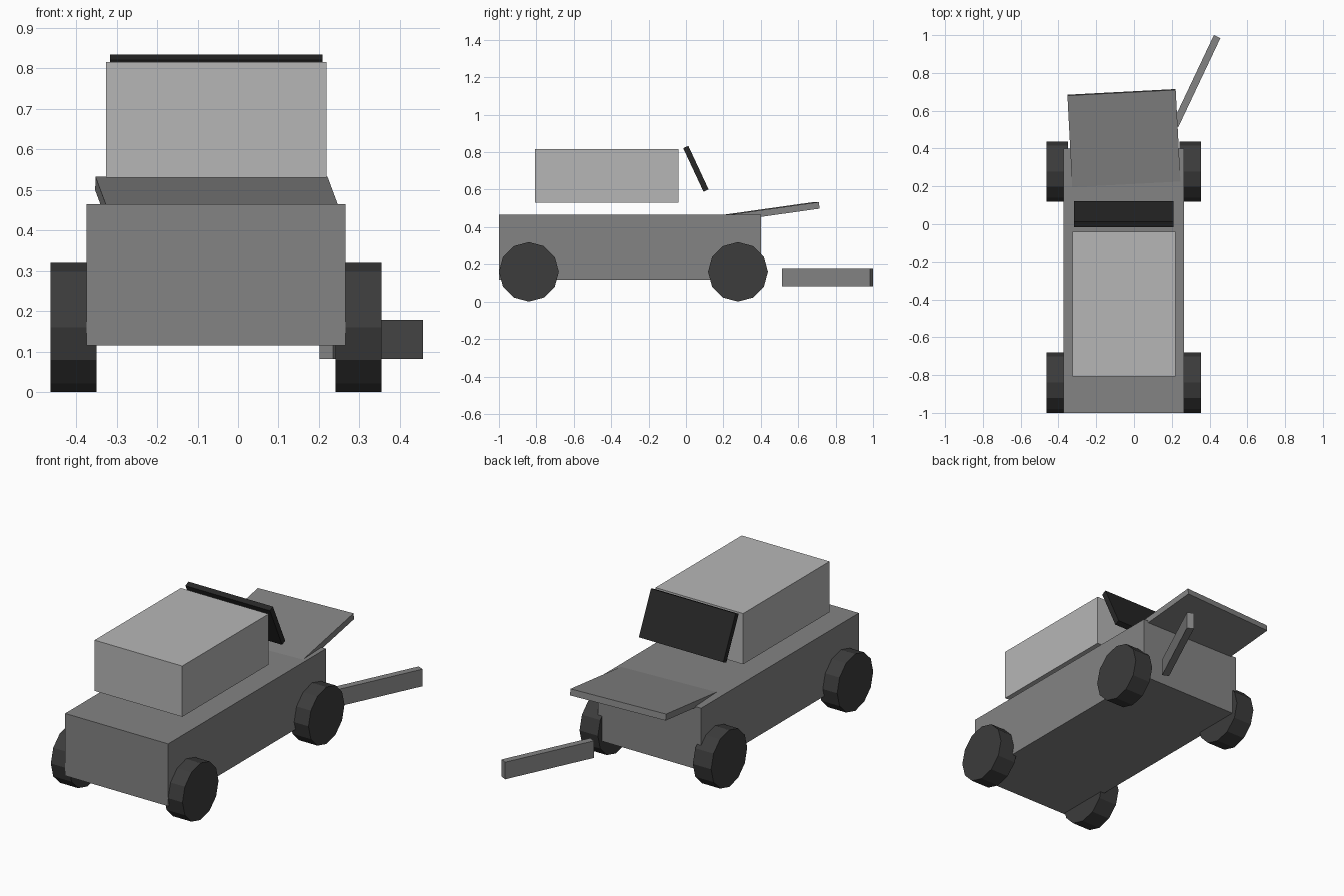
import bpy
from math import radians

if "Cube" in bpy.data.objects:
    bpy.data.objects.remove(bpy.data.objects["Cube"])


def material(name, grey):
    m = bpy.data.materials.new(name)
    m.diffuse_color = (grey, grey, grey, 1)
    m.use_nodes = True
    m.node_tree.nodes["Principled BSDF"].inputs["Base Color"].default_value = m.diffuse_color
    return m


PAINT = material("body_grey", 0.23)
LIGHT = material("cabin_grey", 0.47)
RUBBER = material("rubber_dark", 0.045)
GLASS = material("glass_dark", 0.02)


def box(name, centre, size, mat, rot=(0, 0, 0)):
    bpy.ops.mesh.primitive_cube_add(size=1, location=centre,
                                    rotation=[radians(a) for a in rot])
    ob = bpy.context.object
    ob.name = name
    ob.scale = size
    ob.data.materials.append(mat)
    return ob


AXIS_X = -0.054  # car centreline, offset because the bumper hangs off to one side

# Main body and raised cabin
box("body", (AXIS_X, -0.30, 0.29), (0.64, 1.40, 0.35), PAINT)
box("cabin", (AXIS_X, -0.424, 0.673), (0.545, 0.766, 0.285), LIGHT)

# Loose windscreen, leaning back
box("windscreen", (AXIS_X, 0.053, 0.711), (0.525, 0.03, 0.257), GLASS, (25, 0, 0))

# Popped bonnet, pitched up and slightly twisted
box("bonnet", (-0.053, 0.45, 0.481), (0.574, 0.50, 0.035), PAINT, (8, 0, 3))

# Detached bumper
box("bumper", (0.329, 0.757, 0.13), (0.52, 0.038, 0.096), PAINT, (0, 0, 64.7))

# Four twelve-sided wheels
for side, sx in (("left", -1), ("right", 1)):
    for end, y in (("front", -0.84), ("rear", 0.278)):
        bpy.ops.mesh.primitive_cylinder_add(
            vertices=12, radius=0.16, depth=0.114,
            location=(AXIS_X + sx * 0.352, y, 0.16),
            rotation=(0, radians(90), 0))
        wheel = bpy.context.object
        wheel.name = f"{end}_{side}_wheel"
        wheel.data.materials.append(RUBBER)
